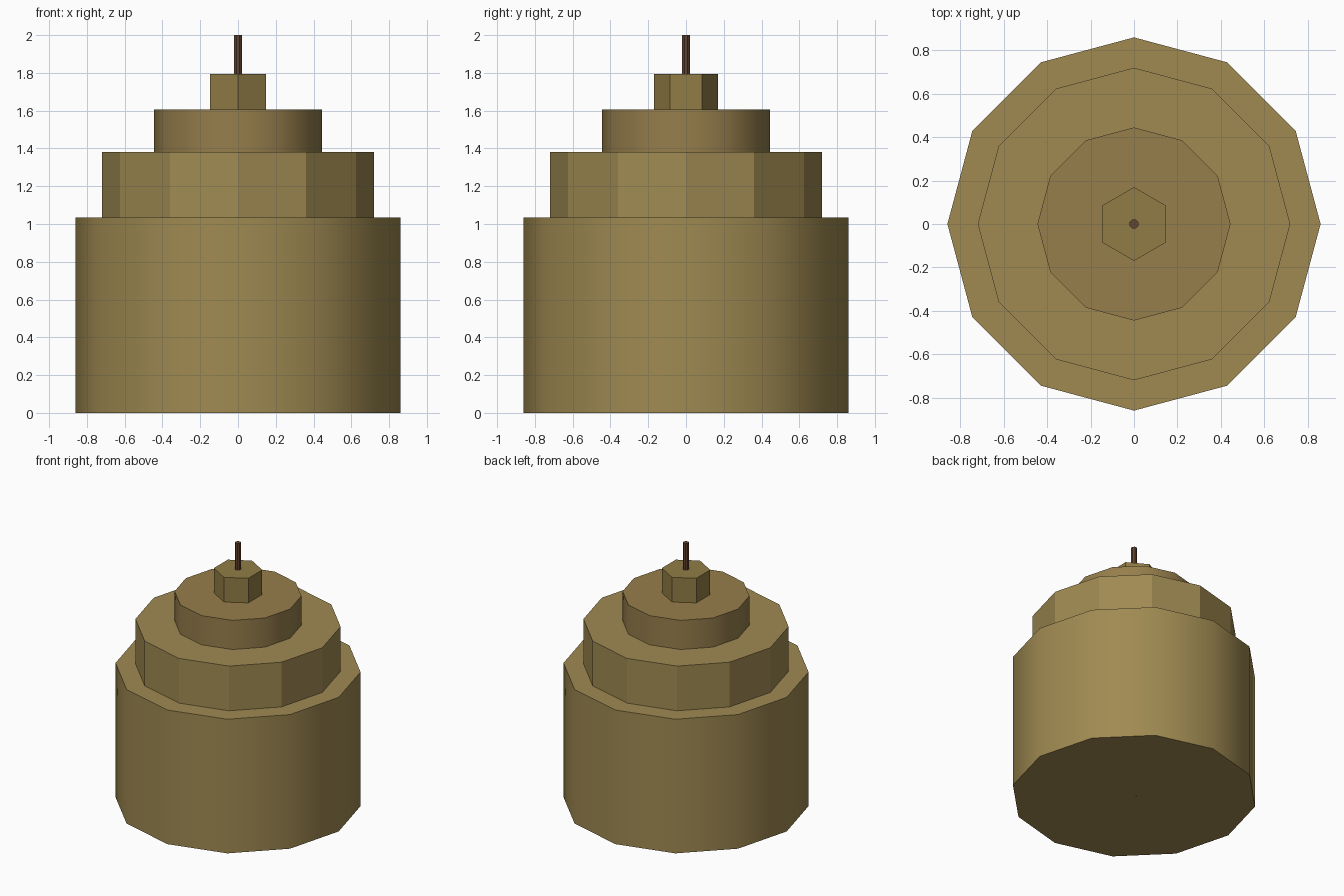
import bpy
from math import radians

if "Cube" in bpy.data.objects:
    bpy.data.objects.remove(bpy.data.objects["Cube"])


def paint(name, rgb):
    mat = bpy.data.materials.new(name)
    mat.diffuse_color = (*rgb, 1.0)
    mat.use_nodes = True
    mat.node_tree.nodes["Principled BSDF"].inputs["Base Color"].default_value = mat.diffuse_color
    return mat


def tier(name, sides, radius, z0, z1, mat, smooth=False, turn=0.0):
    """Upright prism between two heights, with a corner on the y axis."""
    bpy.ops.mesh.primitive_cylinder_add(
        vertices=sides, radius=radius, depth=z1 - z0,
        location=(0, 0, (z0 + z1) / 2), rotation=(0, 0, radians(turn)))
    ob = bpy.context.object
    ob.name = name
    ob.data.materials.append(mat)
    if smooth:
        bpy.ops.object.shade_smooth_by_angle(angle=radians(40))
    return ob


straw = paint("straw", (0.35, 0.255, 0.084))
straw_mid = paint("straw_mid", (0.305, 0.209, 0.072))
straw_dark = paint("straw_dark", (0.283, 0.202, 0.061))
wood = paint("wood", (0.127, 0.058, 0.03))

# Stacked tiers, each narrower than the one below
tier("body", 12, 0.86, 0.0, 1.035, straw, smooth=True)
tier("shoulder", 12, 0.72, 1.035, 1.38, straw)
tier("upper_tier", 12, 0.445, 1.38, 1.605, straw_mid, smooth=True)
tier("cap", 6, 0.17, 1.605, 1.795, straw_dark)

# Thin centre pole running from the ground through every tier
tier("centre_pole", 8, 0.0215, 0.0, 2.0, wood, turn=22.5)
